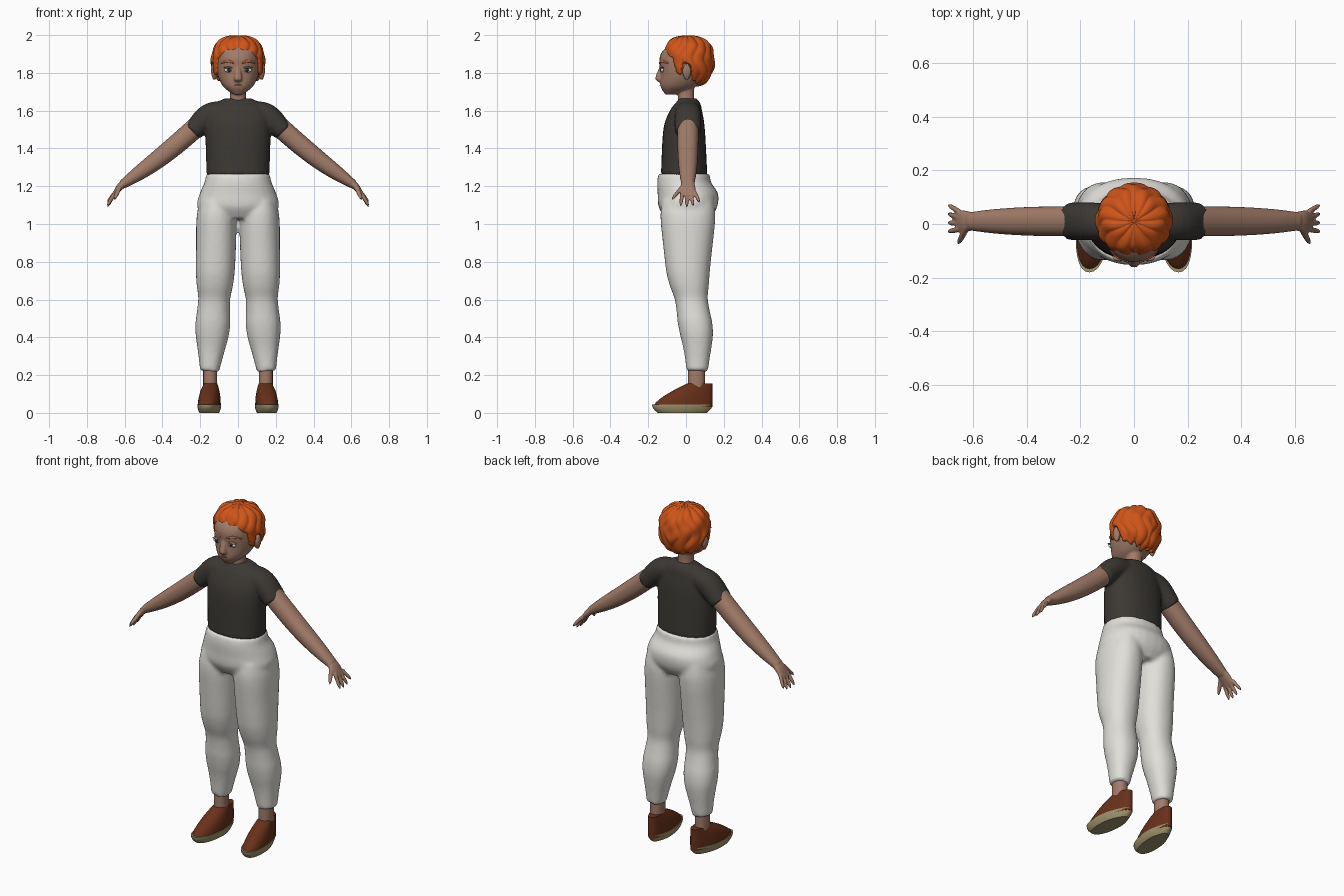
import bpy, bmesh
from math import sin, cos, pi, exp, atan2, hypot
from mathutils import Vector, Matrix
from mathutils.bvhtree import BVHTree

cube = bpy.data.objects.get("Cube")
if cube:
    bpy.data.objects.remove(cube, do_unlink=True)

def material(name, red, green, blue):
    mat = bpy.data.materials.new(name)
    mat.use_nodes = True
    mat.diffuse_color = (red, green, blue, 1)
    shader = mat.node_tree.nodes["Principled BSDF"]
    shader.inputs["Base Color"].default_value = mat.diffuse_color
    return mat

SKIN = material("brown skin", .36, .2, .14)
HAIR = material("orange hair", .62, .09, .01)
BROW = material("pale orange brow", .58, .15, .06)
SHIRT = material("charcoal cloth", .045, .04, .034)
CLOTH = material("off white cloth", .76, .74, .7)
LEATHER = material("brown leather", .14, .03, .01)
RUBBER = material("olive sole", .34, .29, .15)
WHITE = material("eye white", .75, .72, .68)
IRIS = material("dark iris", .02, .02, .02)
LIP = material("dark lip", .2, .08, .06)

def ease(t):
    t = max(0, min(1, t))
    return t * t * (3 - 2 * t)

def bump(t, middle, width):
    return exp(-((t - middle) / width) ** 2)

def steps(count):
    return [i / count for i in range(count + 1)]

def rounded(value, exponent):
    size = abs(value) ** (2 / exponent)
    return size if value >= 0 else -size

def spline(rings, cuts=6):
    """Smooth path through all the rings."""
    points = [Vector(ring) for ring in rings]
    points.insert(0, 2 * points[0] - points[1])
    points.append(2 * points[-1] - points[-2])
    path = []
    for before, start, end, after in zip(points, points[1:], points[2:], points[3:]):
        leave, arrive = (end - before) / 2, (after - start) / 2
        for t in steps(cuts)[:-1]:
            path.append(start.lerp(end, ease(t)) + leave * t * (1 - t) ** 2
                        - arrive * t * t * (1 - t))
    return path + [points[-2]]

def add_loft(bm, rings, flip, exponent=2.2, sides=28):
    """Rings are x, y, z, radius across, radius in y; they turn with the path in xz."""
    path = spline(rings)
    loops = []
    for before, ring, after in zip(path[:1] + path, path, path[1:] + path[-1:]):
        turn = after - before
        length = hypot(turn[0], turn[2])
        x, y, z, across, deep = ring
        loop = []
        for k in range(sides):
            angle = 2 * pi * k / sides
            u = across * rounded(cos(angle), exponent) / length
            v = deep * rounded(sin(angle), exponent)
            loop.append(bm.verts.new((flip * (x + u * turn[2]), y + v, z - u * turn[0])))
        loops.append(loop)
    for low, high in zip(loops, loops[1:]):
        for k in range(sides):
            bm.faces.new((low[k - 1], low[k], high[k], high[k - 1]))
    bm.faces.new(loops[0])
    bm.faces.new(loops[-1])

def finish(bm, name, mat, voxel=0, relax=0):
    bmesh.ops.recalc_face_normals(bm, faces=bm.faces)
    for face in bm.faces:
        face.smooth = len(face.verts) < 5
    mesh = bpy.data.meshes.new(name)
    bm.to_mesh(mesh)
    bm.free()
    mesh.materials.append(mat)
    part = bpy.data.objects.new(name, mesh)
    bpy.context.collection.objects.link(part)
    if voxel:  # fuse the overlapping chains into one skin
        fuse = part.modifiers.new("fuse", 'REMESH')
        fuse.mode = 'VOXEL'
        fuse.voxel_size = voxel
        fuse.use_smooth_shade = True
        part.modifiers.new("relax", 'SMOOTH').iterations = relax
    return part

def loft(name, mat, centre=(), paired=(), voxel=0, relax=0):
    bm = bmesh.new()
    for rings in centre:
        add_loft(bm, rings, 1)
    for rings in paired:
        add_loft(bm, rings, 1)
        add_loft(bm, rings, -1)
    return finish(bm, name, mat, voxel, relax)

def balls(name, mat, at, scale, sides=(1, -1)):
    bm = bmesh.new()
    for side in sides:
        place = Matrix.Translation((at[0] * side, at[1], at[2]))
        bmesh.ops.create_uvsphere(bm, u_segments=20, v_segments=12, radius=1,
                                  matrix=place @ Matrix.Diagonal((*scale, 1)))
    finish(bm, name, mat)

def level(*rows):
    """Central rings from height, y, half width and half depth."""
    return [(0, y, z, wide, deep) for z, y, wide, deep in rows]

def limb(*rows):
    """Side rings from x, height, thickness and half depth."""
    return [(x, .01, z, thick, deep) for x, z, thick, deep in rows]

def finger(base, tip, radius):
    base, tip = Vector(base), Vector(tip)
    return [(*base.lerp(tip, t), *[radius * (1.1 - t ** 6 * .7)] * 2) for t in steps(5)]

# Trousers: pelvis fused with two legs that pinch at the knee and swell at the calf
pelvis = level((1.03, .01, .15, .12), (1.09, .01, .215, .155), (1.16, .01, .203, .16),
               (1.22, -.01, .178, .143), (1.265, -.01, .168, .137))
leg = []
for t in steps(14):
    shape = .009 * bump(t, .77, .1) - .012 * bump(t, .58, .08) - .02 * bump(t, 0, .06)
    leg.append((.114 + .037 * t * t, .01 + .05 * ease(2 * t - .75), 1.12 - .9 * t,
                .107 - .057 * t ** 3 + shape, .157 - .1 * t + shape))
loft("trousers", CLOTH, [pelvis], [leg], .011, 5)

# Shirt: torso fused with two sleeves
torso = level((1.26, -.01, .167, .123), (1.5, -.01, .172, .11), (1.6, 0, .16, .085),
              (1.64, .01, .12, .065), (1.665, .01, .07, .045))
sleeve = limb((.04, 1.6, .05, .06), (.15, 1.575, .064, .07), (.24, 1.49, .053, .07))
loft("shirt", SHIRT, [torso], [sleeve], .009, 3)

# Arms with palm, fingers and thumb
arm = limb(*((.18 + .43 * t, 1.55 - .34 * t - .015 * sin(pi * t),
              .054 - .03 * t ** 3, .056 - .022 * t ** 3) for t in steps(6)))
palm = limb((.6, 1.22, .02, .033), (.63, 1.19, .018, .04), (.66, 1.15, .009, .04))
hand = [palm, finger((.62, -.01, 1.21), (.655, -.073, 1.13), .011)]
for i in range(4):
    reach = 1.09 + .006 * (i - 1) ** 2
    hand.append(finger((.65, .022 * i - .02, 1.17), (.692, .033 * i - .028, reach), .009))
loft("arms", SKIN, (), [arm] + hand, .005, 2)

# Ankles, then shoes and soles, narrow at the heel with the toes turned out
loft("ankles", SKIN, (), [[(.147, .055, z, .037, .045) for z in (.1, .27)]])

def footwear(name, mat, rings):
    for vert in loft(name, mat, (), [rings]).data.vertices:
        side = 1 if vert.co.x > 0 else -1
        across = (side * vert.co.x - .15) * (1 - .2 * ease(vert.co.y * 9))
        vert.co.x = side * (.15 + across - .09 * vert.co.y)

footwear("soles", RUBBER, [(.15, -.02, .045 * t, .062 - .012 * (1 - t) ** 2,
                            .16 - .03 * (1 - t) ** 2) for t in steps(3)])
upper = []
for t in steps(6):
    toe, heel = .18 * t ** 1.5 - .175, .14
    upper.append((.15, (heel + toe) / 2, .03 + .125 * t, .06 - .02 * t * t, (heel - toe) / 2))
footwear("shoes", LEATHER, upper)

# Head with neck, nose and ears fused
skull = level((1.685, -.08, .025, .03), (1.73, -.04, .08, .095), (1.8, -.01, .11, .125),
              (1.88, -.01, .11, .13), (1.93, 0, .1, .11), (1.97, 0, .03, .04))
neck = level((1.6, .01, .06, .05), (1.67, 0, .042, .042), (1.78, 0, .045, .05))
nose = level((1.75, -.13, .01, .01), (1.77, -.141, .022, .021), (1.835, -.13, .01, .01))
ear = [(.124 + .006 * t, .004, 1.765 + .085 * t, .008 + .008 * sin(pi * t),
        .008 + .016 * sin(pi * t)) for t in steps(5)]
head = loft("head", SKIN, [skull, neck, nose], [ear], .0055, 3)

# Face details sit on the head surface
bpy.context.view_layer.update()
surface = BVHTree.FromObject(head, bpy.context.evaluated_depsgraph_get())

def on_face(x, z, lift=0):
    return surface.ray_cast(Vector((x, -1, z)), Vector((0, 1, 0)))[0] - Vector((0, lift, 0))

balls("eye_whites", WHITE, on_face(.05, 1.815), (.023, .009, .012))
balls("irises", IRIS, on_face(.048, 1.815, .006), (.01, .005, .01))
balls("eyelids", SKIN, on_face(.05, 1.828), (.027, .012, .005))
balls("mouth", LIP, on_face(0, 1.735), (.018, .004, .003), (1,))
brow = [(*on_face(.02 + .07 * t, 1.85 + .012 * sin(pi * t)), .003 + .004 * sin(pi * t), .006)
        for t in steps(4)]
loft("eyebrows", BROW, (), [brow])

# Hair: rounded cap with wavy locks, tucked under the skin below the hairline
HAIRLINE = [(0, 1.92), (.9, 1.88), (1.05, 1.79), (1.25, 1.79), (1.35, 1.845),
            (1.65, 1.845), (1.8, 1.75), (4, 1.71)]
bm = bmesh.new()
bmesh.ops.create_uvsphere(bm, u_segments=144, v_segments=90, radius=1)
middle = Vector((0, .012, 1.862))
for vert in bm.verts:
    x, y, z = vert.co
    around, flat = atan2(abs(x), -y), hypot(x, y)
    boxy = (flat ** 2.4 + abs(z) ** 2.4) ** (-1 / 2.4)
    point = Vector((x * .139, y * .136, z * .136)) * boxy
    edge = next(low + (high - low) * (around - start) / (end - start)
                for (start, low), (end, high) in zip(HAIRLINE, HAIRLINE[1:]) if around <= end)
    cover = ease((middle.z + point.z - edge - .006 * sin(14 * around)) / .016 + .5)
    lock = abs(sin(6.5 * around + sin(5 * z + 1))) ** .7 - .5 + .3 * sin(9 * z + 5 * around)
    vert.co = middle + point * (.74 + cover * (.26 + .06 * lock * min(1, flat * 1.6)))
finish(bm, "hair", HAIR)
